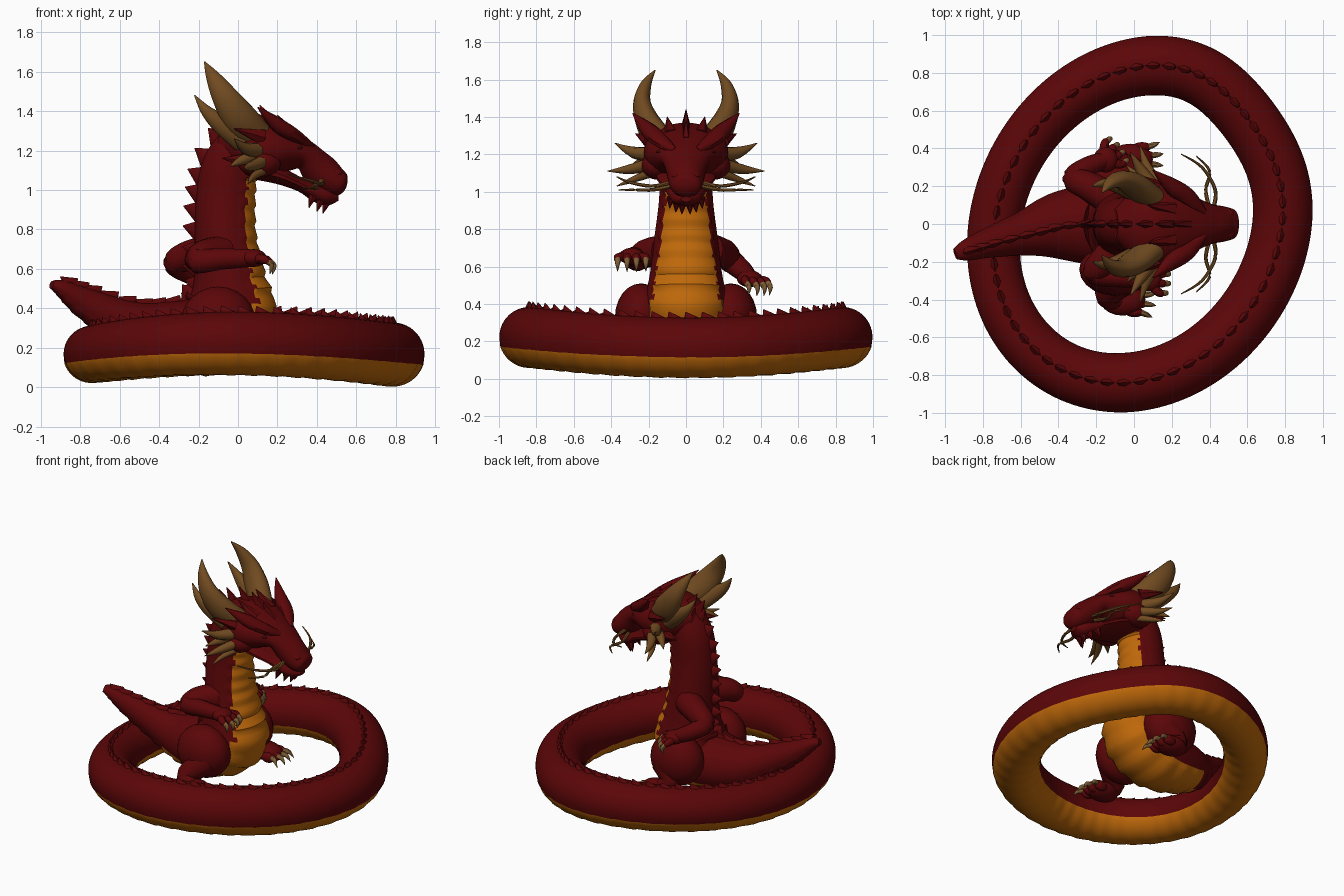
import bpy, bmesh, math
from mathutils import Vector

if "Cube" in bpy.data.objects:
    bpy.data.objects.remove(bpy.data.objects["Cube"])

def material(name, rgb):
    m = bpy.data.materials.new(name)
    m.diffuse_color = (*rgb, 1)
    m.use_nodes = True
    m.node_tree.nodes["Principled BSDF"].inputs["Base Color"].default_value = m.diffuse_color
    return m

RED = material("dark red scales", (0.105, 0.0018, 0.0024))
ORANGE = material("orange belly", (0.52, 0.14, 0.003))
BROWN = material("brown horn", (0.165, 0.07, 0.015))
TAN = material("tan claw", (0.21, 0.11, 0.035))
DARK = material("dark eye", (0.04, 0.002, 0.002))

def smooth_path(pts, n):
    """Catmull-Rom interpolation of (x, y, z, a, b) points."""
    if n == 1:
        return [tuple(p) for p in pts]
    out = []
    for i in range(len(pts) - 1):
        p0, p1, p2, p3 = (pts[max(i - 1, 0)], pts[i], pts[i + 1], pts[min(i + 2, len(pts) - 1)])
        for k in range(n):
            t = k / n
            out.append(tuple(0.5 * (2 * b + (c - a) * t + (2 * a - 5 * b + 4 * c - d) * t * t
                       + (3 * b - a - 3 * c + d) * t ** 3) for a, b, c, d in zip(p0, p1, p2, p3)))
    out.append(tuple(pts[-1]))
    return out

def tube(bm, pts, n=4, sides=12, side=(0, 1, 0), closed=False, belly=None, ridge=0.0, step=4):
    """Sweep an ellipse; faces facing the belly direction get material 1. Returns frames."""
    path = smooth_path(pts, n)
    cs = [Vector(p[:3]) for p in path]
    rings, frames, N = [], [], len(path)
    for i, p in enumerate(path):
        if closed:
            T = cs[(i + 1) % N] - cs[i - 1]
        else:
            T = cs[min(i + 1, N - 1)] - cs[max(i - 1, 0)]
        T.normalize()
        s0 = Vector(side(cs[i])) if callable(side) else Vector(side)
        S = s0 - T * s0.dot(T)
        if S.length < 0.05:
            S = T.orthogonal()
        S.normalize()
        F = T.cross(S)
        a, b = max(p[3], 0.001), max(p[4], 0.001)
        row = []
        for j in range(sides):
            ang = 2 * math.pi * (j + 0.5) / sides
            c = math.cos(ang)
            bump = 1 + (ridge * (i % step) / (step - 1) if belly is not None and c > belly else 0)
            row.append(bm.verts.new(cs[i] + (F * c * a + S * math.sin(ang) * b) * bump))
        rings.append(row)
        frames.append((cs[i], T, F, S, a, b))
    for i in range(N if closed else N - 1):
        r, q = rings[i], rings[(i + 1) % N]
        for j in range(sides):
            k = (j + 1) % sides
            f = bm.faces.new((r[j], r[k], q[k], q[j]))
            if belly is not None and math.cos(2 * math.pi * (j + 1) / sides) > belly:
                f.material_index = 1
    if not closed:
        bm.faces.new(rings[0])
        bm.faces.new(rings[-1])
    return frames

def spike(bm, base, tip, a, b=None, side=(0, 1, 0), sides=6):
    b = b or a
    tube(bm, [(*base, a, b), (*tip, 0.002, 0.002)], n=1, sides=sides, side=side)

def finish(bm, name, mats, angle=45):
    bmesh.ops.recalc_face_normals(bm, faces=bm.faces[:])
    me = bpy.data.meshes.new(name)
    bm.to_mesh(me)
    bm.free()
    for m in mats:
        me.materials.append(m)
    for p in me.polygons:
        p.use_smooth = True
    me.set_sharp_from_angle(angle=math.radians(angle))
    ob = bpy.data.objects.new(name, me)
    bpy.context.collection.objects.link(ob)
    return ob

def ball(bm, c, r):
    res = bmesh.ops.create_uvsphere(bm, u_segments=20, v_segments=12, radius=1)
    for v in res["verts"]:
        v.co = Vector((v.co.x * r[0] + c[0], v.co.y * r[1] + c[1], v.co.z * r[2] + c[2]))

def mir(p, s):
    return (p[0], p[1] * s, *p[2:])

# Coiled ring, slightly flattened on one quarter
ring_pts = []
for i in range(168):
    t = 2 * math.pi * i / 168
    r = 0.158 - 0.018 * max(0, -math.cos(t))
    flat = max(0, math.cos(t - 0.75)) ** 8
    ring_pts.append((0.025 + 0.765 * math.cos(t) + 0.08 * math.sin(t) - 0.045 * flat,
                     0.84 * math.sin(t) + 0.03 * math.cos(t) - 0.025 * flat,
                     0.195 - 0.028 * math.cos(2 * t), r + 0.002, r))
bm = bmesh.new()
ring = tube(bm, ring_pts, n=1, sides=48, side=lambda c: (c.x, c.y, 0), closed=True,
            belly=0.26, ridge=0.03, step=4)
finish(bm, "coiled_ring", [RED, ORANGE])

# Low overlapping spikes along the top of the ring
bm = bmesh.new()
for i in range(0, 168, 3):
    c, T, F, S, a, b = ring[i]
    base = c - F * (a - 0.025)
    spike(bm, base, base - F * 0.055 - T * 0.03, 0.03, 0.05, side=T)
finish(bm, "ring_spikes", [RED], 50)

# Neck, torso and raised tail (the belly stripe narrows up the neck, the tail end is all red)
bm = bmesh.new()
spine = tube(bm, [(0.04, 0, 1.27, .11, .13), (-0.04, 0, 1.12, .14, .14), (-0.065, 0, .95, .148, .145),
                  (-0.065, 0, .75, .155, .17), (-0.045, 0, .55, .18, .195), (-0.05, 0, .38, .235, .23),
                  (-0.18, 0, .265, .20, .225), (-0.40, -.01, .27, .165, .18), (-0.58, -.05, .33, .115, .12),
                  (-0.77, -.10, .425, .08, .08), (-0.89, -.14, .50, .045, .055), (-0.945, -.16, .52, .02, .03)],
             n=9, sides=56, belly=0.5, ridge=0.07, step=4)
for f in bm.faces:
    c = f.calc_center_median()
    if c.x < -0.5 or (c.z > 0.42 and abs(c.y) > 0.105 + max(0, 0.95 - c.z) * 0.14):
        f.material_index = 0
finish(bm, "neck_body_tail", [RED, ORANGE])

# Spikes down the back, lower on the tail
bm = bmesh.new()
for i in range(5, len(spine) - 8, 4):
    c, T, F, S, a, b = spine[i]
    base = c - F * (a - 0.03)
    h = 0.09 if c.z > 0.6 else 0.065
    spike(bm, base, base - F * h - T * 0.03, 0.03, 0.065, side=T)
finish(bm, "back_spikes", [RED], 40)

# Head with snout, lofted along x
bm = bmesh.new()
tube(bm, [(-.10, 0, 1.26, .06, .08), (0, 0, 1.235, .13, .18), (.10, 0, 1.215, .155, .225),
          (.20, 0, 1.205, .135, .215), (.28, 0, 1.195, .10, .175), (.35, 0, 1.17, .075, .13),
          (.41, 0, 1.105, .09, .105), (.48, 0, 1.05, .08, .092), (.535, 0, 1.03, .055, .072),
          (.552, 0, 1.025, .012, .02)], n=4, sides=24)
# Lower jaw
tube(bm, [(.04, 0, 1.11, .05, .15), (.20, 0, 1.075, .045, .16), (.32, 0, 1.025, .036, .12),
          (.40, 0, .985, .048, .095), (.46, 0, .965, .045, .075), (.51, 0, .96, .015, .03)], n=4, sides=16)
for s in (1, -1):  # nostrils and cheeks
    ball(bm, (.49, .05 * s, 1.085), (.04, .03, .025))
    ball(bm, (.11, .155 * s, 1.14), (.11, .085, .075))
finish(bm, "head", [RED])

# Brow ridges, crest and chin tufts
bm = bmesh.new()
for s in (1, -1):
    tube(bm, [mir(p, s) for p in [(.37, .06, 1.22, .02, .02), (.29, .14, 1.275, .035, .045),
              (.20, .20, 1.33, .04, .045), (.10, .285, 1.42, .003, .003)]], n=4, sides=8)
    for b, t in [((.05, .17, 1.15), (-.08, .22, 1.16)), ((.2, .08, 1.3), (.07, .10, 1.40)),
                 ((.12, .19, 1.27), (-.02, .27, 1.31))]:
        spike(bm, mir(b, s), mir(t, s), .045)
    for x, y, z in [(.45, .02, .94), (.42, .05, .95), (.38, .08, .97)]:
        spike(bm, (x, y * s, z), (x - .02, y * s * 1.1, z - .06), .025)
for x, z in [(.27, 1.27), (.18, 1.32), (.08, 1.33), (-.02, 1.30), (-.08, 1.27)]:
    spike(bm, (x, 0, z), (x - .07, 0, z + .11), .05, .03)
finish(bm, "brows_and_tufts", [RED], 50)

# Eyes
bm = bmesh.new()
for s in (1, -1):
    ball(bm, (.295, .135 * s, 1.215), (.033, .026, .015))
finish(bm, "eyes", [DARK])

# Large and small horns, swept back
bm = bmesh.new()
for s in (1, -1):
    for h in ([(.10, .13, 1.27, .08, .068), (.01, .20, 1.36, .09, .065), (-.065, .235, 1.47, .068, .048),
               (-.125, .215, 1.57, .038, .03), (-.17, .165, 1.65, .003, .003)],
              [(.02, .16, 1.25, .06, .05), (-.08, .20, 1.33, .052, .04), (-.16, .215, 1.40, .03, .025),
               (-.22, .20, 1.48, .003, .003)]):
        tube(bm, [mir(p, s) for p in h], n=5, sides=14)
finish(bm, "horns", [BROWN])

# Cheek fans and whiskers
bm = bmesh.new()
for s in (1, -1):
    for b, m, t, r in [((.12, .17, 1.20), (.04, .28, 1.21), (-.02, .38, 1.26), .042),
                       ((.14, .18, 1.15), (.07, .30, 1.12), (.03, .42, 1.11), .035),
                       ((.15, .16, 1.11), (.08, .27, 1.07), (.05, .37, 1.03), .025),
                       ((.10, .18, 1.18), (.02, .25, 1.15), (-.04, .31, 1.12), .035)]:
        tube(bm, [(*mir(b, s), r, r), (*mir(m, s), r * .75, r * .75), (*mir(t, s), .002, .002)], n=4, sides=8)
    for w in ([(.42, .08, 1.05), (.43, .18, 1.03), (.36, .30, 1.05), (.25, .37, 1.08)],
              [(.40, .08, 1.03), (.38, .18, 1.01), (.40, .28, 1.01), (.33, .36, 1.01)]):
        tube(bm, [(*mir(p, s), r, r) for p, r in zip(w, (.012, .01, .008, .003))], n=5, sides=6)
finish(bm, "cheek_fans_and_whiskers", [BROWN])

# Arms and hands: path, finger direction, finger spread
claws = bmesh.new()
arms = {"right_arm": ([(-.08, -.12, .68), (-.17, -.21, .67), (-.20, -.26, .64), (-.08, -.28, .65), (.08, -.29, .655)],
                      (1, 0, -.15), (0, 1, 0)),
        "left_arm": ([(-.10, .12, .69), (-.24, .20, .67), (-.315, .24, .63), (-.25, .30, .58), (-.15, .34, .535)],
                     (.75, .6, -.25), (-.6, .75, 0))}
for name, (p, d, w) in arms.items():
    d, w = Vector(d), Vector(w)
    bm = bmesh.new()
    tube(bm, [(*q, r, r) for q, r in zip(p, (.09, .078, .065, .055, .045))], n=5, sides=14)
    h = Vector(p[-1])
    ball(bm, h, (.065, .068, .045))
    for k in range(4):
        o = (k - 1.5) * .042
        j = h + d * (.075 - abs(o) * .3) + w * o * 1.2
        tube(bm, [(*(h + d * .02 + w * o * .7), .026, .026), (*j, .023, .023),
                  (*(j + d * .02 + Vector((0, 0, -.015))), .012, .012)], n=3, sides=8)
        e = j + d * .01 + Vector((0, 0, -.005))
        tube(claws, [(*e, .017, .017), (*(e + d * .025 + Vector((0, 0, -.02))), .014, .014),
                     (*(e + d * .015 + Vector((0, 0, -.065))), .001, .001)], n=3, sides=8)
    finish(bm, name, [RED])

# Legs and feet
for s, name, fx, fy in ((-1, "right_leg", -.06, .40), (1, "left_leg", -.02, .34)):
    bm = bmesh.new()
    ball(bm, (-.10, .24 * s, .33), (.19, .14, .18))
    tube(bm, [(-.04, .28 * s, .30, .10, .09), (fx - .08, (fy - .03) * s, .20, .07, .07),
              (fx - .03, fy * s, .14, .06, .06)], n=4, sides=14)
    ball(bm, (fx, fy * s, .135), (.12, .085, .06))
    for k in range(4):
        dy = (k - 1.5) * .045
        y = fy * s + dy
        x = fx + .09 - abs(dy) * .4
        ball(bm, (x, y, .125), (.05, .026, .035))
        tube(claws, [(x + .03, y, .13, .02, .018), (x + .065, y + dy * .2, .125, .015, .014),
                     (x + .095, y + dy * .4, .085, .001, .001)], n=3, sides=8)
    finish(bm, name, [RED])
finish(claws, "claws", [TAN])
